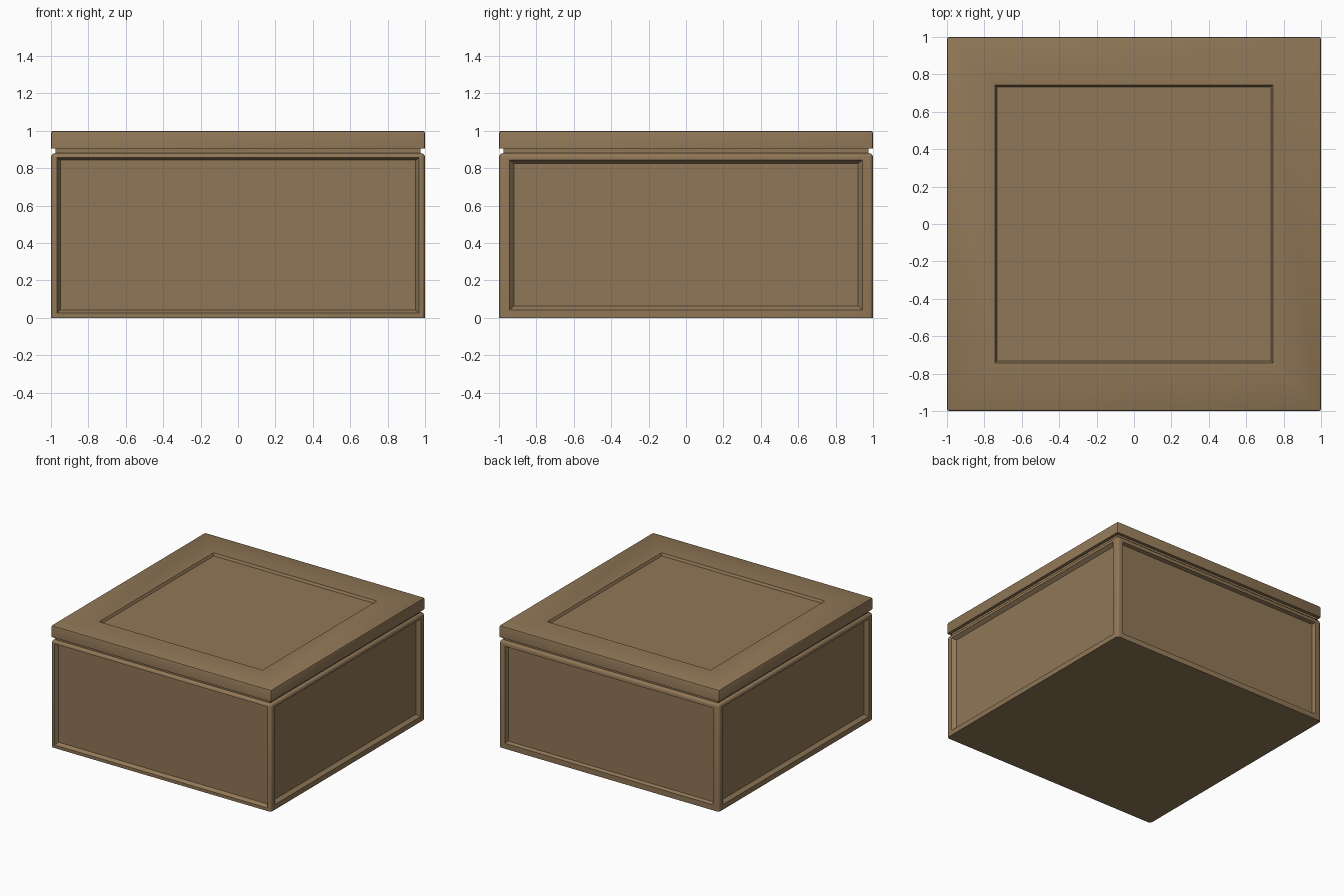
import bpy, bmesh, math
from mathutils import Vector

if "Cube" in bpy.data.objects:
    bpy.data.objects.remove(bpy.data.objects["Cube"])

wood = bpy.data.materials.new("brown_wood")
wood.diffuse_color = (0.28, 0.185, 0.095, 1)
wood.use_nodes = True
wood.node_tree.nodes["Principled BSDF"].inputs["Base Color"].default_value = wood.diffuse_color


def block(half, z0, z1):
    bm = bmesh.new()
    bmesh.ops.create_cube(bm, size=2)
    for v in bm.verts:
        v.co = (v.co.x * half, v.co.y * half, z1 if v.co.z > 0 else z0)
    return bm


def bevel(bm, edges, width, segments):
    bmesh.ops.bevel(bm, geom=edges, offset=width, segments=segments,
                    profile=0.5, affect='EDGES')


def big_face(bm, direction):
    bm.normal_update()
    faces = [f for f in bm.faces if f.normal.dot(Vector(direction)) > 0.99]
    return max(faces, key=lambda f: f.calc_area())


def recess(bm, direction, rings):
    """Sink a panel; each ring is (half width, low, high, depth)."""
    face = big_face(bm, direction)
    axis = max(range(3), key=lambda i: abs(direction[i]))
    u, w = [i for i in range(3) if i != axis]
    base = face.calc_center_median()
    mid = base[w]
    for half, low, high, depth in rings:
        bmesh.ops.inset_individual(bm, faces=[face], thickness=0.002)
        for v in face.verts:
            v.co[u] = math.copysign(half, v.co[u])
            v.co[w] = high if v.co[w] > mid else low
            v.co[axis] = base[axis] - direction[axis] * depth
        mid = (low + high) / 2


def finish(bm, name):
    bmesh.ops.recalc_face_normals(bm, faces=bm.faces[:])
    mesh = bpy.data.meshes.new(name)
    bm.to_mesh(mesh)
    bm.free()
    mesh.materials.append(wood)
    ob = bpy.data.objects.new(name, mesh)
    bpy.context.collection.objects.link(ob)
    bpy.ops.object.select_all(action='DESELECT')
    ob.select_set(True)
    bpy.context.view_layer.objects.active = ob
    bpy.ops.object.shade_smooth_by_angle(angle=math.radians(30))


# Box body with rounded corner posts and a recessed panel on each side
body = block(1.0, 0, 0.88)
bevel(body, [e for e in body.edges
             if (e.verts[0].co.z + e.verts[1].co.z) > 0.5], 0.022, 3)
recess(body, (0, -1, 0), [(0.968, 0.025, 0.856, 0), (0.95, 0.042, 0.843, 0.028)])
recess(body, (0, 1, 0), [(0.945, 0.045, 0.84, 0), (0.935, 0.055, 0.832, 0.028)])
for side in (-1, 1):
    recess(body, (side, 0, 0), [(0.945, 0.042, 0.845, 0), (0.92, 0.063, 0.825, 0.028)])
finish(body, "box_body")

# Narrow neck between the body and the lid
finish(block(0.975, 0.86, 0.93), "neck")

# Lid with a shallow square recess on top
lid = block(1.0, 0.905, 1.0)
bevel(lid, [e for e in lid.edges
            if (e.verts[0].co.z + e.verts[1].co.z) > 1.85], 0.012, 2)
recess(lid, (0, 0, 1), [(0.742, -0.742, 0.742, 0), (0.732, -0.732, 0.732, 0.02)])
finish(lid, "lid")
